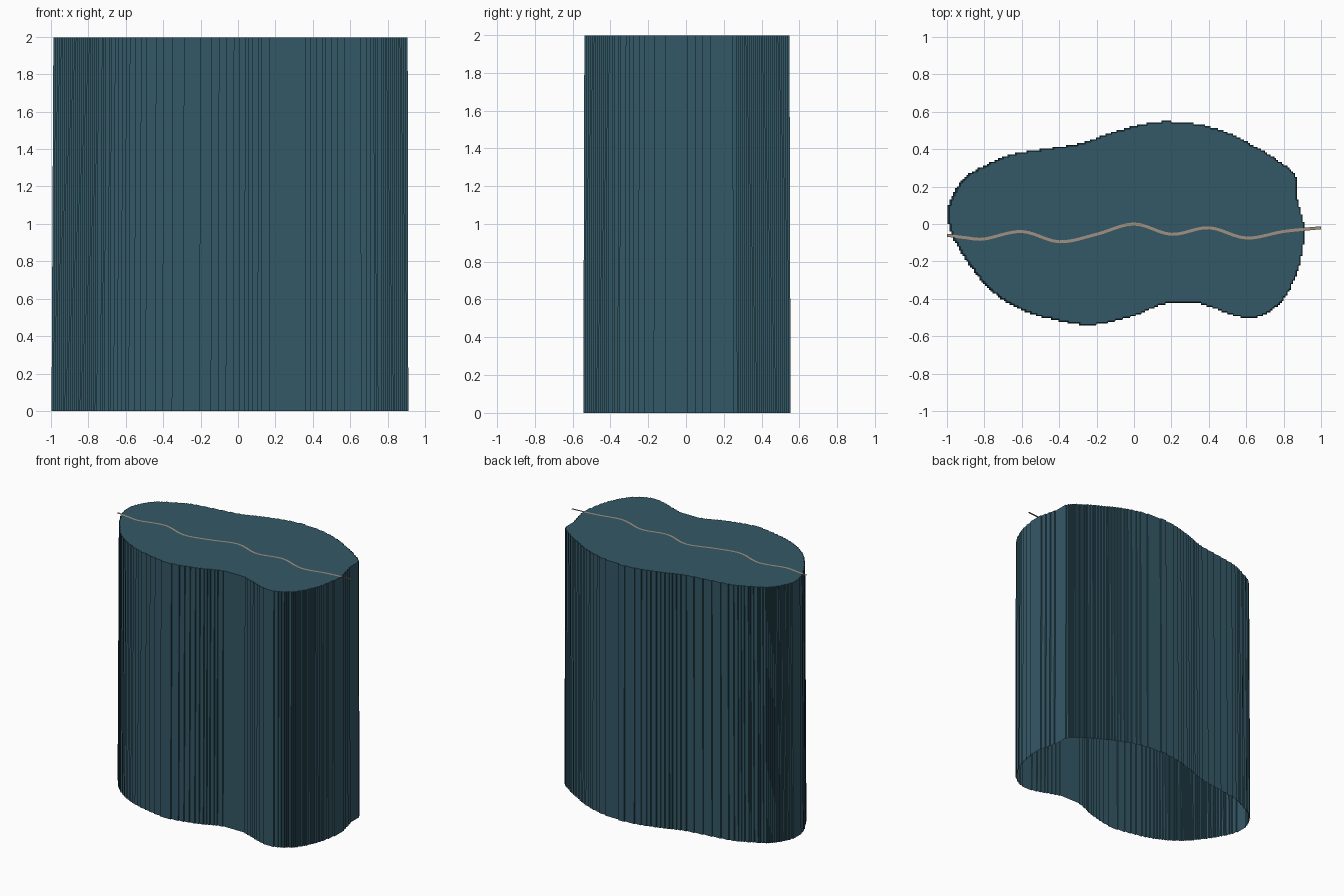
import bpy, bmesh
from mathutils import Vector

if "Cube" in bpy.data.objects:
    bpy.data.objects.remove(bpy.data.objects["Cube"])

def material(name, color):
    m = bpy.data.materials.new(name)
    m.diffuse_color = color
    m.use_nodes = True
    m.node_tree.nodes["Principled BSDF"].inputs["Base Color"].default_value = m.diffuse_color
    return m

def spline(points, steps, closed):
    """Catmull-Rom samples through the given 2D points."""
    n, out = len(points), []
    P = [Vector(p) for p in points]
    get = (lambda i: P[i % n]) if closed else (lambda i: P[max(0, min(n - 1, i))])
    for i in range(n if closed else n - 1):
        a, b, c, d = (get(i + k) for k in (-1, 0, 1, 2))
        for s in range(steps):
            t = s / steps
            out.append(0.5 * (2*b + (c - a)*t + (2*a - 5*b + 4*c - d)*t*t
                              + (3*b - a - 3*c + d)*t**3))
    if not closed:
        out.append(P[-1])
    return out

def stair_step(points, grid):
    """Snap a closed outline to a grid so it runs in small square steps."""
    cells = []
    for p in points:
        c = (round(p.x / grid), round(p.y / grid))
        if cells and c == cells[-1]:
            continue
        if cells and c[0] != cells[-1][0] and c[1] != cells[-1][1]:
            cells.append((c[0], cells[-1][1]))
        cells.append(c)
    if cells[0] == cells[-1]:
        cells.pop()
    n, out = len(cells), []
    for i, (x, y) in enumerate(cells):          # keep only the corners
        a, b = cells[i - 1], cells[(i + 1) % n]
        if (x - a[0]) * (b[1] - y) != (y - a[1]) * (b[0] - x):
            out.append(Vector((x * grid, y * grid)))
    return out

def finish(bm, name, mat):
    me = bpy.data.meshes.new(name)
    bm.to_mesh(me)
    bm.free()
    me.materials.append(mat)
    ob = bpy.data.objects.new(name, me)
    bpy.context.collection.objects.link(ob)
    return ob

# Pebble-shaped outline of the block, counter-clockwise from the right
OUTLINE = [(.91, -.03), (.90, -.14), (.87, -.27), (.80, -.40), (.71, -.475),
           (.62, -.50), (.50, -.475), (.38, -.43), (.27, -.415), (.15, -.43),
           (0, -.49), (-.22, -.537), (-.40, -.515), (-.60, -.455), (-.75, -.36),
           (-.85, -.25), (-.93, -.13), (-.98, -.02), (-.985, .10), (-.93, .21),
           (-.87, .27), (-.70, .355), (-.57, .385), (-.40, .41), (-.28, .43),
           (-.15, .475), (0, .52), (.10, .54), (.20, .545), (.35, .53),
           (.50, .485), (.65, .41), (.78, .33), (.86, .26), (.87, .15), (.89, .07)]

# Wandering line across the top
LINE = [(-1, -.06), (-.9, -.073), (-.8, -.08), (-.6, -.04), (-.4, -.095), (-.2, -.055),
        (0, 0), (.2, -.055), (.4, -.02), (.6, -.075), (.8, -.04), (1, -.02)]

# Block: slightly tapered, finely stepped wall, closed on top and open below
bm = bmesh.new()
ring = stair_step(spline(OUTLINE, 40, True), .01)
low = [bm.verts.new((p.x * 1.004 - .003, p.y * 1.006, 0)) for p in ring]
top = [bm.verts.new((p.x * .997, p.y * .996, 1.997)) for p in ring]
for i in range(len(ring)):
    j = (i + 1) % len(ring)
    bm.faces.new((low[j], low[i], top[i], top[j]))
bm.faces.new(top)
bmesh.ops.recalc_face_normals(bm, faces=bm.faces)
finish(bm, "block", material("slate_blue", (.034, .098, .135, 1)))

# Stripe: thin flat ribbon lying on the top face
bm = bmesh.new()
path = spline(LINE, 6, False)
pairs = []
for i, p in enumerate(path):
    d = (path[min(i + 1, len(path) - 1)] - path[max(i - 1, 0)]).normalized()
    side = Vector((-d.y, d.x)) * .008
    pairs.append([bm.verts.new((q.x, q.y, 2)) for q in (p - side, p + side)])
for (a, b), (c, d) in zip(pairs, pairs[1:]):
    bm.faces.new((a, c, d, b))
finish(bm, "top_stripe", material("tan", (.36, .28, .22, 1)))
